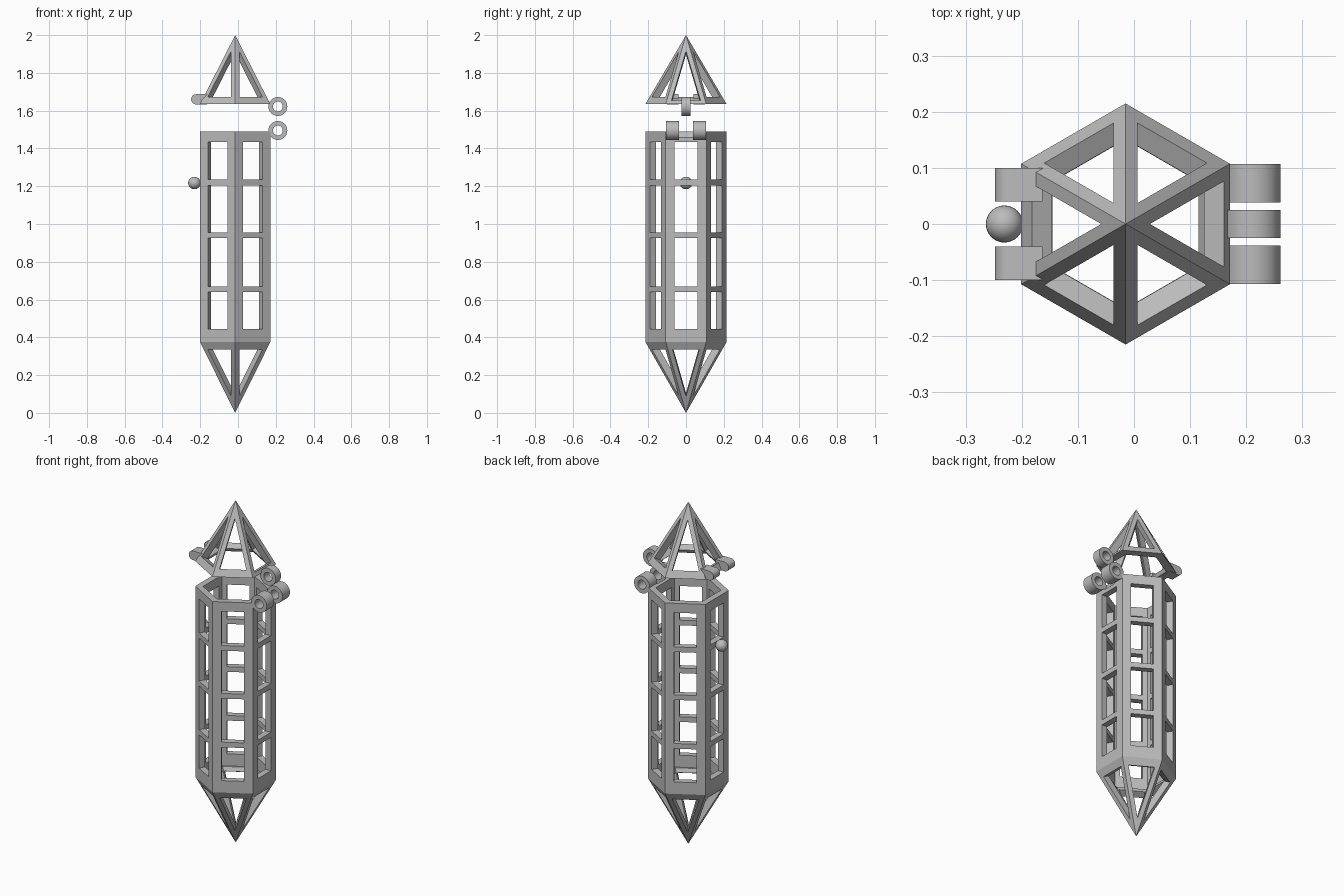
import bpy, bmesh
from math import cos, sin, pi, tan, hypot, radians
from mathutils import Vector

old = bpy.data.objects.get("Cube")
if old:
    bpy.data.objects.remove(old)

CX = -0.015                    # axis of the cage
A = 0.186                      # hexagon apothem
T30 = tan(radians(30))
BASE, TOP, LID, TIP = 0.375, 1.49, 1.635, 2.0
HINGE_X, HINGE_R = 0.211, 0.05

grey = bpy.data.materials.new("plain grey")
grey.use_nodes = True
grey.diffuse_color = (0.5, 0.5, 0.5, 1)
grey.node_tree.nodes["Principled BSDF"].inputs["Base Color"].default_value = (0.5, 0.5, 0.5, 1)


def finish(name, bm, smooth=False, recalc=True):
    bmesh.ops.remove_doubles(bm, verts=bm.verts, dist=1e-5)
    if recalc:
        bmesh.ops.recalc_face_normals(bm, faces=bm.faces)
    mesh = bpy.data.meshes.new(name)
    bm.to_mesh(mesh)
    bm.free()
    mesh.materials.append(grey)
    ob = bpy.data.objects.new(name, mesh)
    bpy.context.collection.objects.link(ob)
    if smooth:
        bpy.ops.object.select_all(action='DESELECT')
        ob.select_set(True)
        bpy.context.view_layer.objects.active = ob
        bpy.ops.object.shade_smooth_by_angle(angle=radians(35))
    return ob


def on_panel(k, r, u, z):
    """Point on hexagon side k: r outwards, u sideways, z up."""
    a = k * pi / 3
    return Vector((CX + r * cos(a) - u * sin(a), r * sin(a) + u * cos(a), z))


def face(bm, pts):
    bm.faces.new([bm.verts.new(p) for p in pts])


def open_cone(name, z0, h, direction, rails, thick=0.04, rib=0.025):
    """Hollow six-sided pyramid with a triangular opening in each side."""
    bm = bmesh.new()
    slant = hypot(A, h)
    ca, sa = h / slant, A / slant
    ai = A - thick / ca
    for k, rail in enumerate(rails):
        def tri(pts):
            return [on_panel(k, r, u, z0 + direction * z) for r, u, z in pts]
        r = A * (1 - rail / h)
        u = r * T30 - rib
        ra = rib / T30
        hole = [(r, -u, rail), (r, u, rail), (ra, 0, h * (1 - ra / A))]
        outer = tri([(A, -A * T30, 0), (A, A * T30, 0), (0, 0, h)])
        inner = tri([(ai, -ai * T30, 0), (ai, ai * T30, 0), (0, 0, h * ai / A)])
        hole_in = tri([(p - thick * ca, q, z - thick * sa) for p, q, z in hole])
        hole = tri(hole)
        for a, b in ((outer, hole), (hole, hole_in), (hole_in, inner)):
            for i in range(3):
                j = (i + 1) % 3
                face(bm, (a[i], a[j], b[j], b[i]))
        face(bm, (outer[0], outer[1], inner[1], inner[0]))
    return finish(name, bm)


def prism(name, outline, y0, y1, smooth=True):
    """Extrude an x-z outline along y."""
    bm = bmesh.new()
    f = bm.faces.new([bm.verts.new((x, y0, z)) for x, z in outline])
    ext = bmesh.ops.extrude_face_region(bm, geom=[f])
    verts = [v for v in ext["geom"] if isinstance(v, bmesh.types.BMVert)]
    bmesh.ops.translate(bm, verts=verts, vec=(0, y1 - y0, 0))
    return finish(name, bm, smooth)


def arc(x, z, r, a0, a1, n):
    return [(x + r * cos(a0 + (a1 - a0) * i / n), z + r * sin(a0 + (a1 - a0) * i / n))
            for i in range(n + 1)]


def knuckle(name, z, y0, y1, n=40):
    """Hinge tube along y."""
    bm = bmesh.new()
    profile = [(HINGE_R, y0), (HINGE_R, y1), (HINGE_R * 0.52, y1), (HINGE_R * 0.52, y0)]
    rings = [[Vector((HINGE_X + r * cos(2 * pi * i / n), y, z + r * sin(2 * pi * i / n)))
              for r, y in profile] for i in range(n)]
    for i in range(n):
        a, b = rings[i], rings[(i + 1) % n]
        for j in range(4):
            k = (j + 1) % 4
            face(bm, (a[j], a[k], b[k], b[j]))
    return finish(name, bm, True)


# Body: six panels, each with four windows
bm = bmesh.new()
w = A * T30
cols = [-w, -0.06, 0.06, w]
rows = [BASE, 0.445, 0.64, 0.67, 0.925, 0.955, 1.205, 1.235, 1.435, TOP]
for k in range(6):
    for i in range(3):
        for j in range(len(rows) - 1):
            if i == 1 and j % 2 == 1:
                continue
            u0, u1, z0, z1 = cols[i], cols[i + 1], rows[j], rows[j + 1]
            face(bm, [on_panel(k, A, u, z) for u, z in
                      ((u0, z0), (u1, z0), (u1, z1), (u0, z1))])
body = finish("body_cage", bm, recalc=False)
wall = body.modifiers.new("wall", 'SOLIDIFY')
wall.thickness = 0.036
wall.offset = -1
wall.use_even_offset = True

# Clearance for the lid knuckle in the body rim
cutter = prism("hinge_clearance", arc(HINGE_X, 1.495, 0.055, 0, 2 * pi, 40)[:-1], -0.038, 0.038, False)
cutter.hide_render = True
cutter.hide_viewport = True
cutter.display_type = 'WIRE'
cut = body.modifiers.new("clearance", 'BOOLEAN')
cut.object = cutter
cut.operation = 'DIFFERENCE'
cut.solver = 'EXACT'

# Pointed bottom and lid
open_cone("bottom_point", BASE, BASE, -1, [0.04] * 6)
open_cone("lid", LID, TIP - LID, 1, [0.02] + [0.038] * 5)

# Hinge
knuckle("lid_knuckle", 1.622, -0.025, 0.025)
for side, s in (("left", 1), ("right", -1)):
    y0, y1 = sorted((s * 0.038, s * 0.107))
    knuckle("body_knuckle_" + side, 1.495, y0, y1)

# Latch tabs on the lid
for side, s in (("back", 1), ("front", -1)):
    y0, y1 = sorted((s * 0.04, s * 0.1))
    outline = arc(-0.221, 1.66, 0.027, pi / 2, 3 * pi / 2, 16) + [(-0.163, 1.633), (-0.163, 1.687)]
    prism("latch_tab_" + side, outline, y0, y1)

# Latch knob on the body
bm = bmesh.new()
bmesh.ops.create_uvsphere(bm, u_segments=32, v_segments=16, radius=0.033)
bmesh.ops.translate(bm, verts=bm.verts, vec=(-0.231, 0, 1.217))
finish("latch_knob", bm, True)
